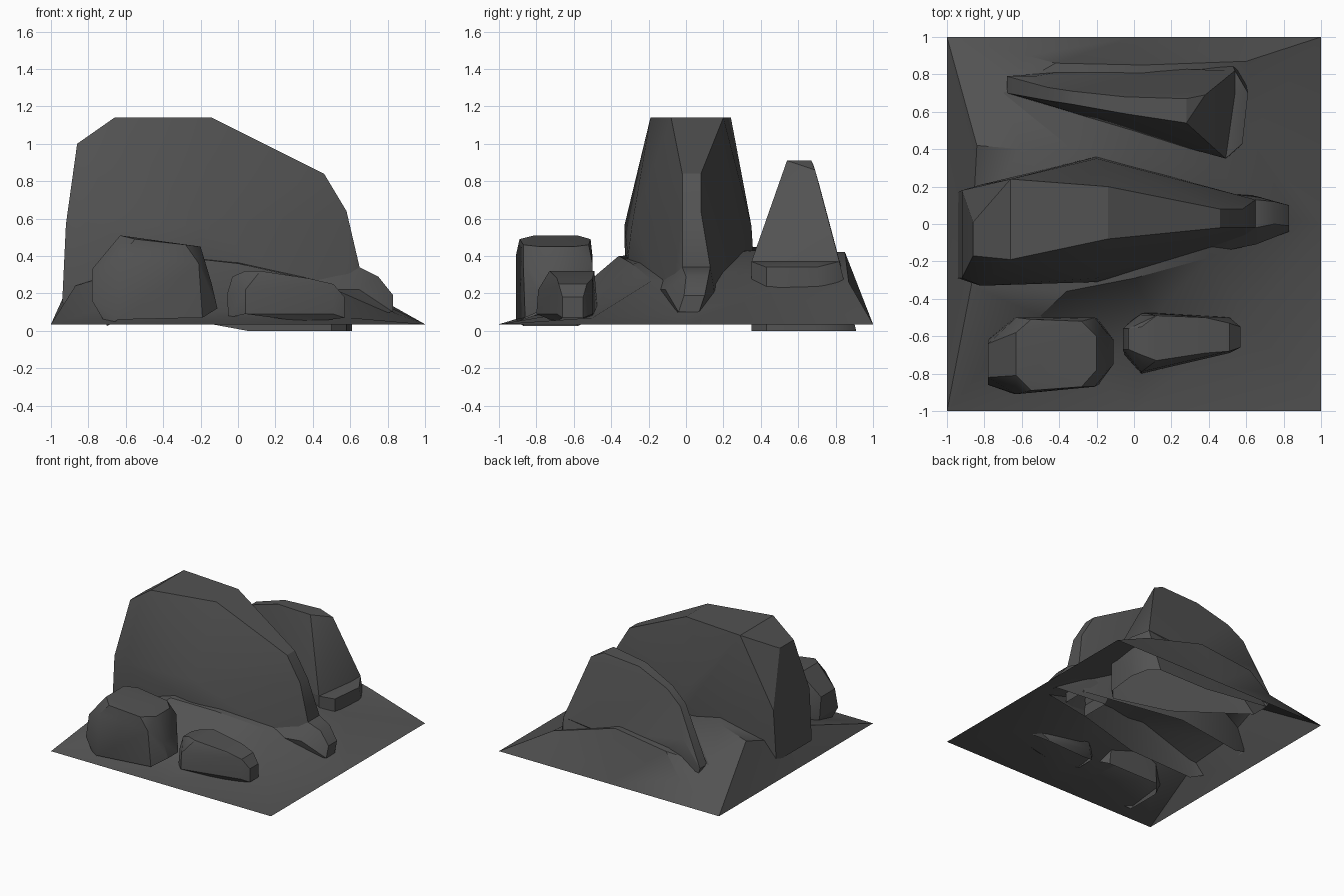
import bpy, bmesh, math
from mathutils import Vector
from mathutils.geometry import delaunay_2d_cdt

stone = bpy.data.materials.new("dark_stone")
stone.diffuse_color = (0.085, 0.085, 0.085, 1)


def finish(bm, name, angle):
    mesh = bpy.data.meshes.new(name)
    bm.to_mesh(mesh)
    bm.free()
    mesh.materials.append(stone)
    obj = bpy.data.objects.new(name, mesh)
    bpy.context.collection.objects.link(obj)
    bpy.ops.object.select_all(action='DESELECT')
    bpy.context.view_layer.objects.active = obj
    obj.select_set(True)
    bpy.ops.object.shade_smooth_by_angle(angle=math.radians(angle))
    return obj


def rock(name, ribs):
    """Convex boulder, open underneath: each rib is (x, z, y_min, y_max)."""
    bm = bmesh.new()
    for x, z, y0, y1 in ribs:
        for y in {y0, y1}:
            bm.verts.new((x, y, z))
    bmesh.ops.convex_hull(bm, input=bm.verts[:])
    loose = [v for v in bm.verts if not v.link_faces]
    bmesh.ops.delete(bm, geom=loose, context='VERTS')
    bmesh.ops.recalc_face_normals(bm, faces=bm.faces[:])
    under = [f for f in bm.faces if f.normal.z < -0.8]
    bmesh.ops.delete(bm, geom=under, context='FACES')
    return finish(bm, name, 26)


# Large central boulder
rock("main_boulder", [
    (-0.86, 1.00, -0.17, 0.01), (-0.66, 1.14, -0.19, 0.24),
    (-0.14, 1.14, -0.08, 0.20), (0.46, 0.84, -0.02, 0.08),
    (0.58, 0.64, -0.02, 0.08), (0.65, 0.34, -0.02, 0.13),
    (-0.92, 0.57, -0.29, 0.18), (-0.94, 0.15, -0.29, 0.17),
    (-0.82, 0.56, -0.33, 0.21), (-0.82, 0.10, -0.32, 0.21),
    (-0.20, 0.56, -0.29, 0.35), (-0.20, 0.40, -0.31, 0.36),
    (-0.20, 0.08, -0.27, 0.33), (0.60, 0.12, -0.08, 0.13)])

# Low toe at its right end
rock("boulder_toe", [
    (0.40, 0.36, -0.06, 0.15), (0.65, 0.34, -0.02, 0.13),
    (0.65, 0.22, -0.11, 0.15), (0.75, 0.29, 0.0, 0.12),
    (0.83, 0.19, -0.01, 0.10), (0.83, 0.10, -0.04, 0.07),
    (0.35, 0.22, -0.17, 0.18), (0.40, 0.08, -0.10, 0.14)])

# Rear boulder
rock("rear_boulder", [
    (0.28, 0.91, 0.54, 0.67), (0.38, 0.86, 0.69, 0.69),
    (-0.05, 0.89, 0.59, 0.68), (-0.33, 0.79, 0.64, 0.71),
    (-0.46, 0.69, 0.66, 0.73), (-0.53, 0.46, 0.66, 0.79),
    (-0.68, 0.26, 0.70, 0.79), (-0.66, 0.18, 0.70, 0.79),
    (0.49, 0.37, 0.35, 0.60), (0.54, 0.37, 0.70, 0.82),
    (-0.42, 0.36, 0.64, 0.81), (0.20, 0.34, 0.43, 0.83)])

# Foundation with a ledge at the right
rock("rear_boulder_base", [
    (0.49, 0.37, 0.35, 0.60), (0.54, 0.37, 0.70, 0.82),
    (0.58, 0.34, 0.43, 0.50), (0.61, 0.34, 0.70, 0.70),
    (0.61, 0.0, 0.70, 0.70), (0.58, 0.0, 0.43, 0.84),
    (0.50, 0.0, 0.35, 0.91), (0.05, 0.0, 0.48, 0.91),
    (-0.60, 0.12, 0.69, 0.84), (-0.45, 0.30, 0.67, 0.80)])

# Rounded front boulder with an eight-sided top
rock("front_boulder", [
    (-0.63, 0.51, -0.81, -0.58), (-0.55, 0.49, -0.89, -0.51),
    (-0.28, 0.46, -0.87, -0.52), (-0.20, 0.45, -0.78, -0.60),
    (-0.78, 0.33, -0.82, -0.64), (-0.78, 0.16, -0.86, -0.62),
    (-0.63, 0.40, -0.91, -0.50), (-0.64, 0.06, -0.91, -0.50),
    (-0.21, 0.36, -0.87, -0.50), (-0.19, 0.07, -0.86, -0.51),
    (-0.11, 0.12, -0.75, -0.62), (-0.14, 0.25, -0.77, -0.59),
    (-0.70, 0.025, -0.87, -0.58), (-0.30, 0.03, -0.82, -0.56)])

# Small flat front stone
rock("front_stone", [
    (0.04, 0.32, -0.70, -0.55), (0.12, 0.32, -0.73, -0.49),
    (0.04, 0.22, -0.79, -0.49), (-0.03, 0.29, -0.67, -0.56),
    (-0.06, 0.19, -0.67, -0.56), (-0.05, 0.07, -0.70, -0.55),
    (0.04, 0.09, -0.80, -0.47), (0.38, 0.28, -0.69, -0.50),
    (0.51, 0.25, -0.68, -0.53), (0.51, 0.09, -0.69, -0.50),
    (0.57, 0.18, -0.66, -0.55), (0.57, 0.07, -0.66, -0.55),
    (0.38, 0.045, -0.69, -0.51), (0.05, 0.04, -0.72, -0.52)])

# Open terrain sheet banked up around the stones
ground = [
    (-1, -1, .035), (0, -1, .035), (1, -1, .035), (1, 0, .035),
    (1, 1, .035), (0, 1, .035), (-1, 1, .035), (-1, 0, .035),
    (-.87, -.33, .24), (-.67, -.62, .14), (-.36, -.36, .40), (0, -.29, .36),
    (.40, -.18, .27), (.85, .02, .09), (.1, -.5, .12), (.6, -.5, .07),
    (-.2, -.8, .055), (-.14, -.57, .10), (-.5, -.49, .29),
    (-.86, .05, .26), (-.84, .42, .39), (-.60, .40, .45),
    (-.33, .40, .42), (0, .38, .43), (.40, .30, .32), (.62, .48, .22),
    (.62, .80, .24), (.60, .87, .26), (.05, .85, .42), (-.42, .86, .36),
    (-.57, .90, .19), (-.70, .70, .26), (-.3, 0, .42)]
flat = [Vector((x, y)) for x, y, z in ground]
points, _, tris, order, _, _ = delaunay_2d_cdt(flat, [], [], 0, 1e-5)
bm = bmesh.new()
verts = [bm.verts.new((p.x, p.y, ground[o[0]][2])) for p, o in zip(points, order)]
for t in tris:
    bm.faces.new([verts[i] for i in t])
for f in bm.faces:
    f.normal_update()
    if f.normal.z < 0:
        f.normal_flip()
finish(bm, "terrain", 35)
